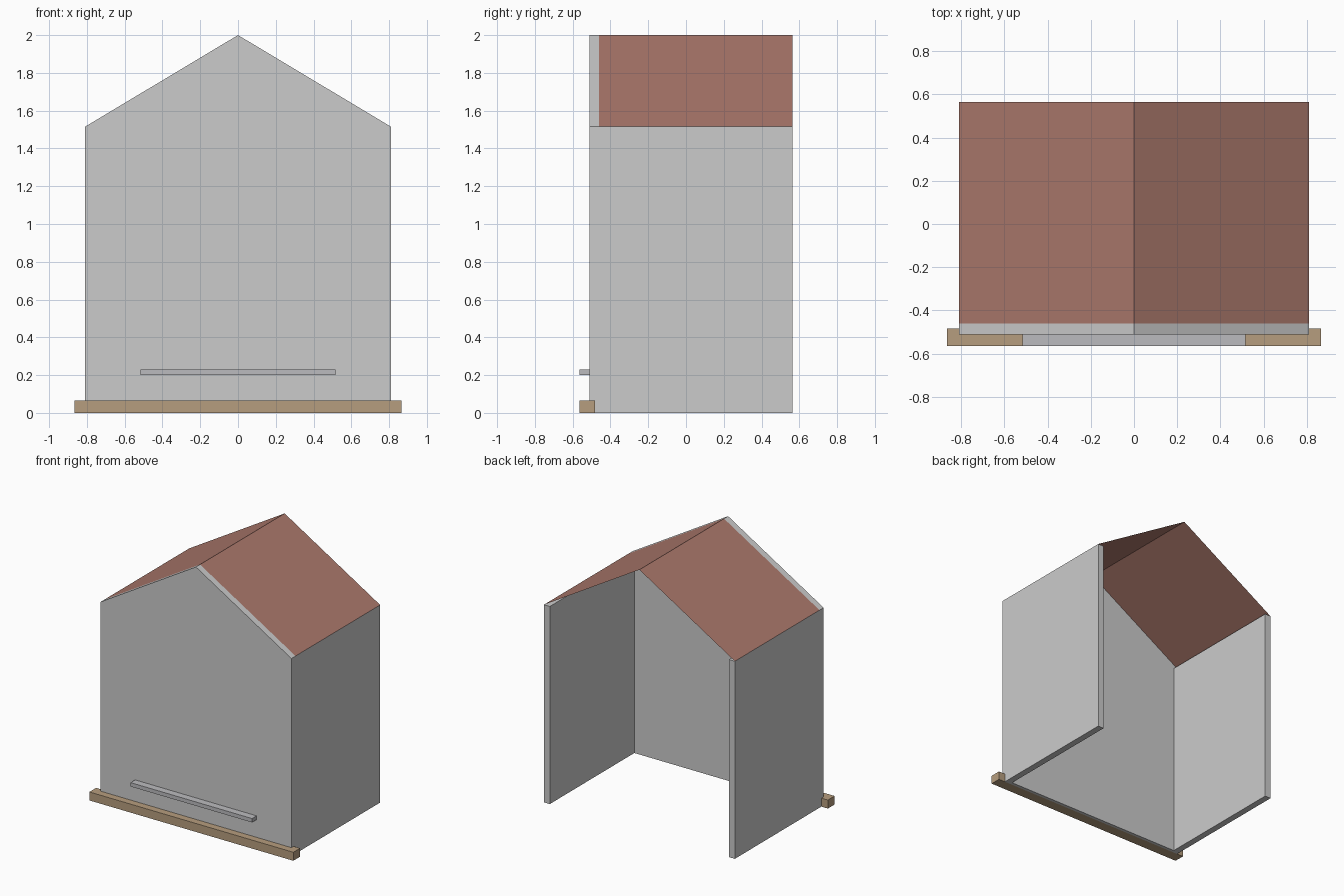
import bpy

if "Cube" in bpy.data.objects:
    bpy.data.objects.remove(bpy.data.objects["Cube"])

W, EAVE, RIDGE = 0.81, 1.515, 2.0
FRONT, BACK, T = -0.51, 0.565, 0.05


def material(name, rgb):
    m = bpy.data.materials.new(name)
    m.diffuse_color = (*rgb, 1)
    m.use_nodes = True
    m.node_tree.nodes["Principled BSDF"].inputs["Base Color"].default_value = m.diffuse_color
    return m


def mesh_object(name, verts, faces, mat=None):
    me = bpy.data.meshes.new(name)
    me.from_pydata(verts, [], faces)
    ob = bpy.data.objects.new(name, me)
    bpy.context.collection.objects.link(ob)
    if mat:
        me.materials.append(mat)
    return ob


def prism(name, profile, y0, y1, mat=None):
    """Extrude an xz profile (counter-clockwise from the front) along y."""
    n = len(profile)
    verts = [(x, y, z) for y in (y0, y1) for x, z in profile]
    faces = [list(range(n)), list(range(2 * n - 1, n - 1, -1))]
    faces += [(i, i + n, (i + 1) % n + n, (i + 1) % n) for i in range(n)]
    return mesh_object(name, verts, faces, mat)


def box(name, x0, x1, y0, y1, z0, z1, mat=None):
    return prism(name, [(x0, z0), (x1, z0), (x1, z1), (x0, z1)], y0, y1, mat)


red = material("roof_red", (0.41, 0.19, 0.15))
wood = material("wood", (0.47, 0.34, 0.21))
grey = material("trim_grey", (0.5, 0.5, 0.52))

# Gabled front wall
prism("front_wall", [(-W, 0), (W, 0), (W, EAVE), (0, RIDGE), (-W, EAVE)],
      FRONT, FRONT + T)

# Side walls, open at the back
box("left_wall", -W, -W + T, FRONT + T, BACK, 0, EAVE)
box("right_wall", W - T, W, FRONT + T, BACK, 0, EAVE)

# Thin sheet roof, two slopes
y0 = FRONT + T
mesh_object("roof",
            [(-W, y0, EAVE), (0, y0, RIDGE), (W, y0, EAVE),
             (-W, BACK, EAVE), (0, BACK, RIDGE), (W, BACK, EAVE)],
            [(0, 1, 4, 3), (1, 2, 5, 4)], red)

# Window frame sunk in the front wall, just under both faces
fy0, fy1 = FRONT + 0.001, FRONT + T - 0.001
for name, x0, x1, z0, z1 in (("frame_left", -0.49, -0.44, 0.23, 1.28),
                             ("frame_right", 0.44, 0.49, 0.23, 1.28),
                             ("frame_top", -0.44, 0.44, 1.23, 1.28),
                             ("frame_bottom", -0.44, 0.44, 0.23, 0.28)):
    box(name, x0, x1, fy0, fy1, z0, z1, grey)

# Window sill and wooden ground beam
box("window_sill", -0.515, 0.515, -0.565, FRONT, 0.2, 0.23, grey)
box("ground_beam", -0.865, 0.865, -0.565, -0.483, 0, 0.065, wood)
